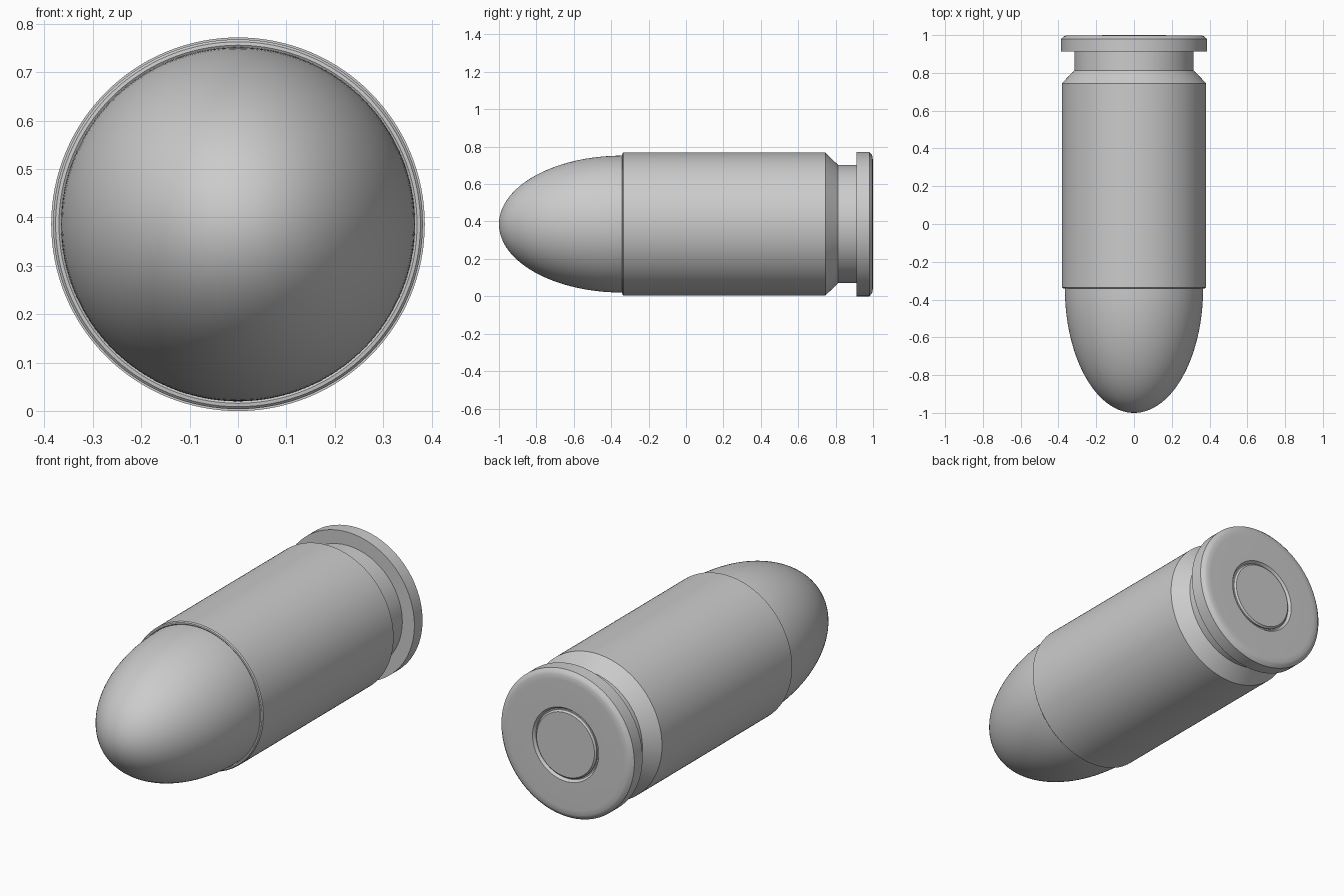
import bpy, bmesh, math

if "Cube" in bpy.data.objects:
    bpy.data.objects.remove(bpy.data.objects["Cube"])

R = 0.386      # largest radius = height of the axis above the ground
SEG = 128

metal = bpy.data.materials.new("plain grey metal")
metal.diffuse_color = (0.6, 0.6, 0.6, 1.0)
metal.use_nodes = True
metal.node_tree.nodes["Principled BSDF"].inputs["Base Color"].default_value = metal.diffuse_color


def lathe(name, profile):
    """Revolve (radius, y) points around the lengthwise axis."""
    bm = bmesh.new()
    rings = []
    for r, y in profile:
        if r < 1e-6:
            rings.append([bm.verts.new((0, y, R))])
        else:
            rings.append([bm.verts.new((r * math.sin(2 * math.pi * i / SEG), y,
                                        R + r * math.cos(2 * math.pi * i / SEG)))
                          for i in range(SEG)])
    for a, b in zip(rings, rings[1:]):
        for i in range(SEG):
            j = (i + 1) % SEG
            if len(a) == 1:
                bm.faces.new((a[0], b[j], b[i]))
            elif len(b) == 1:
                bm.faces.new((a[i], a[j], b[0]))
            else:
                bm.faces.new((a[i], a[j], b[j], b[i]))
    bmesh.ops.recalc_face_normals(bm, faces=bm.faces)
    mesh = bpy.data.meshes.new(name)
    bm.to_mesh(mesh)
    bm.free()
    mesh.materials.append(metal)
    ob = bpy.data.objects.new(name, mesh)
    bpy.context.collection.objects.link(ob)
    bpy.ops.object.select_all(action='DESELECT')
    ob.select_set(True)
    bpy.context.view_layer.objects.active = ob
    bpy.ops.object.shade_smooth_by_angle(angle=math.radians(30))
    return ob


# Rounded nose: half ellipse, with a short shank inside the case
N = 32
nose = [(0.366 * math.sin(t), -0.34 - 0.66 * math.cos(t))
        for t in (math.pi / 2 * i / N for i in range(N + 1))]
lathe("nose", nose + [(0.366, -0.30)])

# Case: mouth lip, body, taper, groove, rim, back face, primer pocket
lathe("case", [
    (0.364, -0.30), (0.364, -0.337), (0.370, -0.341), (0.377, -0.340),
    (0.382, -0.335), (0.382, 0.745), (0.316, 0.813), (0.316, 0.912),
    (0.386, 0.912), (0.386, 0.980), (0.372, 0.993), (0.360, 0.998),
    (0.335, 0.999), (0.192, 0.999), (0.182, 0.985), (0.170, 0.985),
])

# Primer disc, flush with the back face
lathe("primer", [(0.176, 0.975), (0.176, 0.992), (0.168, 1.0), (0.0, 1.0)])
